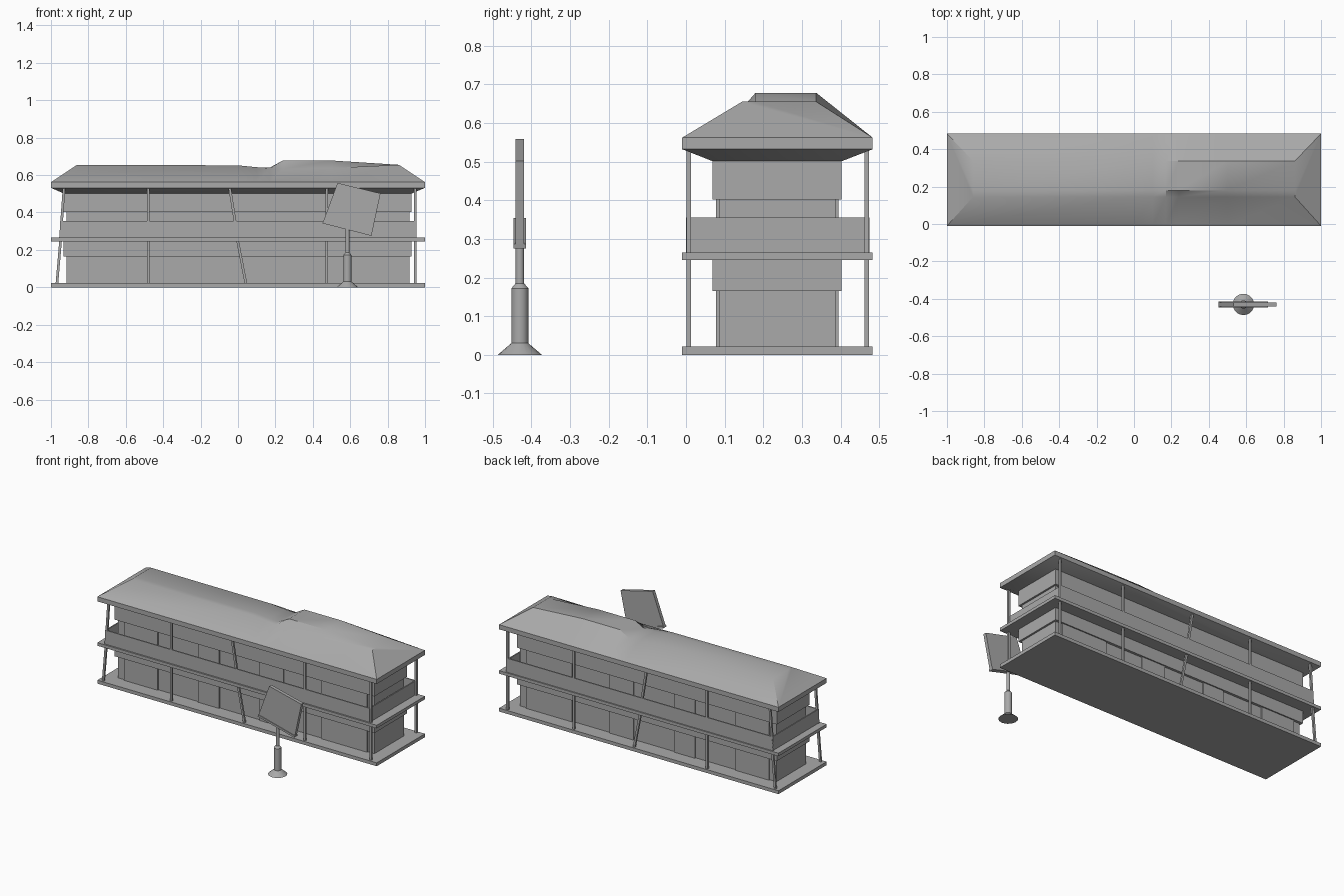
import bpy, bmesh

if "Cube" in bpy.data.objects:
    bpy.data.objects.remove(bpy.data.objects["Cube"])

GREY = (0.4, 0.4, 0.4, 1)
mat = bpy.data.materials.new("plain_grey")
mat.use_nodes = True
mat.diffuse_color = GREY
mat.node_tree.nodes["Principled BSDF"].inputs["Base Color"].default_value = GREY


def finish(name, bm, smooth=False):
    bmesh.ops.recalc_face_normals(bm, faces=bm.faces)
    mesh = bpy.data.meshes.new(name)
    bm.to_mesh(mesh)
    bm.free()
    mesh.materials.append(mat)
    obj = bpy.data.objects.new(name, mesh)
    bpy.context.collection.objects.link(obj)
    if smooth:
        bpy.ops.object.select_all(action='DESELECT')
        obj.select_set(True)
        bpy.context.view_layer.objects.active = obj
        bpy.ops.object.shade_smooth_by_angle(angle=0.6)
    return obj


def prism(name, outline, y0, y1):
    """Extrude an outline of (x, z) points from y0 to y1."""
    bm = bmesh.new()
    face = bm.faces.new([bm.verts.new((x, y0, z)) for x, z in outline])
    ext = bmesh.ops.extrude_face_region(bm, geom=[face])
    verts = [v for v in ext["geom"] if isinstance(v, bmesh.types.BMVert)]
    bmesh.ops.translate(bm, verts=verts, vec=(0, y1 - y0, 0))
    return finish(name, bm)


def box(name, x0, x1, y0, y1, z0, z1):
    return prism(name, [(x0, z0), (x1, z0), (x1, z1), (x0, z1)], y0, y1)


def post(name, xa, za, xb, zb, y):
    w = 0.007
    return prism(name, [(xa - w, za), (xa + w, za), (xb + w, zb), (xb - w, zb)], y, y + 0.012)


FRONT, BACK, MID = -0.01, 0.483, 0.2365

# Floor slabs
box("ground_slab", -1, 1, FRONT, BACK, 0, 0.022)
box("upper_slab", -1, 1, FRONT, BACK, 0.245, 0.265)

# Two storeys: recessed core, door bays standing proud, overhanging band
bays = [(-0.87, -0.63), (-0.34, -0.19), (0.10, 0.27), (0.54, 0.87)]
for storey, z0, z1, z2 in (("lower", 0.022, 0.165, 0.245), ("upper", 0.265, 0.402, 0.502)):
    box(storey + "_wall", -0.918, 0.916, 0.086, 0.387, z0, z1)
    for i, (x0, x1) in enumerate(bays):
        box(f"{storey}_bay_{i}", x0, x1, 0.078, 0.395, z0, z1)
    box(storey + "_band", -0.932, 0.928, 0.069, 0.403, z1, z2)

# Balcony railing panels
for name, y in (("front_railing", 0.0), ("back_railing", 0.467)):
    prism(name, [(-0.955, 0.265), (0.943, 0.265), (0.943, 0.355), (-0.948, 0.355)], y, y + 0.008)
for name, x in (("right_railing", -0.953), ("left_railing", 0.935)):
    box(name, x, x + 0.008, 0.002, 0.473, 0.265, 0.355)

# Posts on both long sides, some of them leaning: (x at ground, x at eave)
for side, y in (("front", 0.001), ("back", 0.462)):
    for i, (xa, xb) in enumerate([(-0.968, -0.93), (-0.48, -0.48), (0.042, -0.045),
                                  (0.475, 0.475), (0.948, 0.948)]):
        xm = (xa + xb) / 2
        post(f"{side}_lower_post_{i}", xa, 0.022, xm, 0.245, y)
        post(f"{side}_upper_post_{i}", xm, 0.265, xb, 0.535, y)

# Hipped roof with a warped ridge: (x, front ridge z, back ridge z)
stations = [(-0.86, 0.655, 0.655), (0, 0.652, 0.652), (0.1, 0.642, 0.642), (0.17, 0.635, 0.64),
            (0.24, 0.632, 0.678), (0.5, 0.638, 0.678), (0.86, 0.655, 0.655)]
bm = bmesh.new()
rows = []
for i, (x, zf, zb) in enumerate(stations):
    end = 1 if i == len(stations) - 1 else -1 if i == 0 else x
    pts = [(end, FRONT, 0.532), (end, FRONT, 0.562), (x, 0.145, zf), (x, 0.18, zb),
           (x, 0.337, zb), (end, BACK, 0.562), (end, BACK, 0.532)]
    rows.append([bm.verts.new(p) for p in pts])
for a, b in zip(rows, rows[1:]):
    for j in range(len(a) - 1):
        bm.faces.new((a[j], b[j], b[j + 1], a[j + 1]))
for row in (rows[0], rows[-1]):
    bm.faces.new((row[0], row[1], row[5], row[6]))
    bm.faces.new(row[1:6])
# Sloping soffit down to the wall head
inner = {}
for row, x in ((rows[0], -0.93), (rows[-1], 0.928)):
    inner[x] = [bm.verts.new((x, y, 0.501)) for y in (0.069, 0.403)]
    bm.faces.new((row[0], row[6], inner[x][1], inner[x][0]))
lo, hi = inner[-0.93], inner[0.928]
bm.faces.new([r[0] for r in rows] + [hi[0], lo[0]])
bm.faces.new([r[6] for r in rows] + [hi[1], lo[1]])
bm.faces.new((lo[0], lo[1], hi[1], hi[0]))
finish("roof", bm, smooth=True)

# Sign stand turned from a profile of (radius, z)
SX, SY = 0.585, -0.43
profile = [(0, 0), (0.057, 0), (0.022, 0.03), (0.022, 0.172), (0.011, 0.185), (0.011, 0.32), (0, 0.32)]
bm = bmesh.new()
chain = [bm.verts.new((SX + r, SY, z)) for r, z in profile]
edges = [bm.edges.new(pair) for pair in zip(chain, chain[1:])]
bmesh.ops.spin(bm, geom=chain + edges, cent=(SX, SY, 0), axis=(0, 0, 1),
               angle=6.2831853, steps=20, use_merge=True)
bmesh.ops.remove_doubles(bm, verts=bm.verts, dist=0.0001)
finish("sign_stand", bm, smooth=True)

# Crooked sign board with a thicker bottom strip
prism("sign_board", [(0.455, 0.35), (0.714, 0.278), (0.762, 0.502), (0.532, 0.558)], SY - 0.011, SY + 0.011)
prism("sign_bottom_strip", [(0.452, 0.342), (0.714, 0.275), (0.717, 0.287), (0.456, 0.354)],
      SY - 0.016, SY + 0.016)
